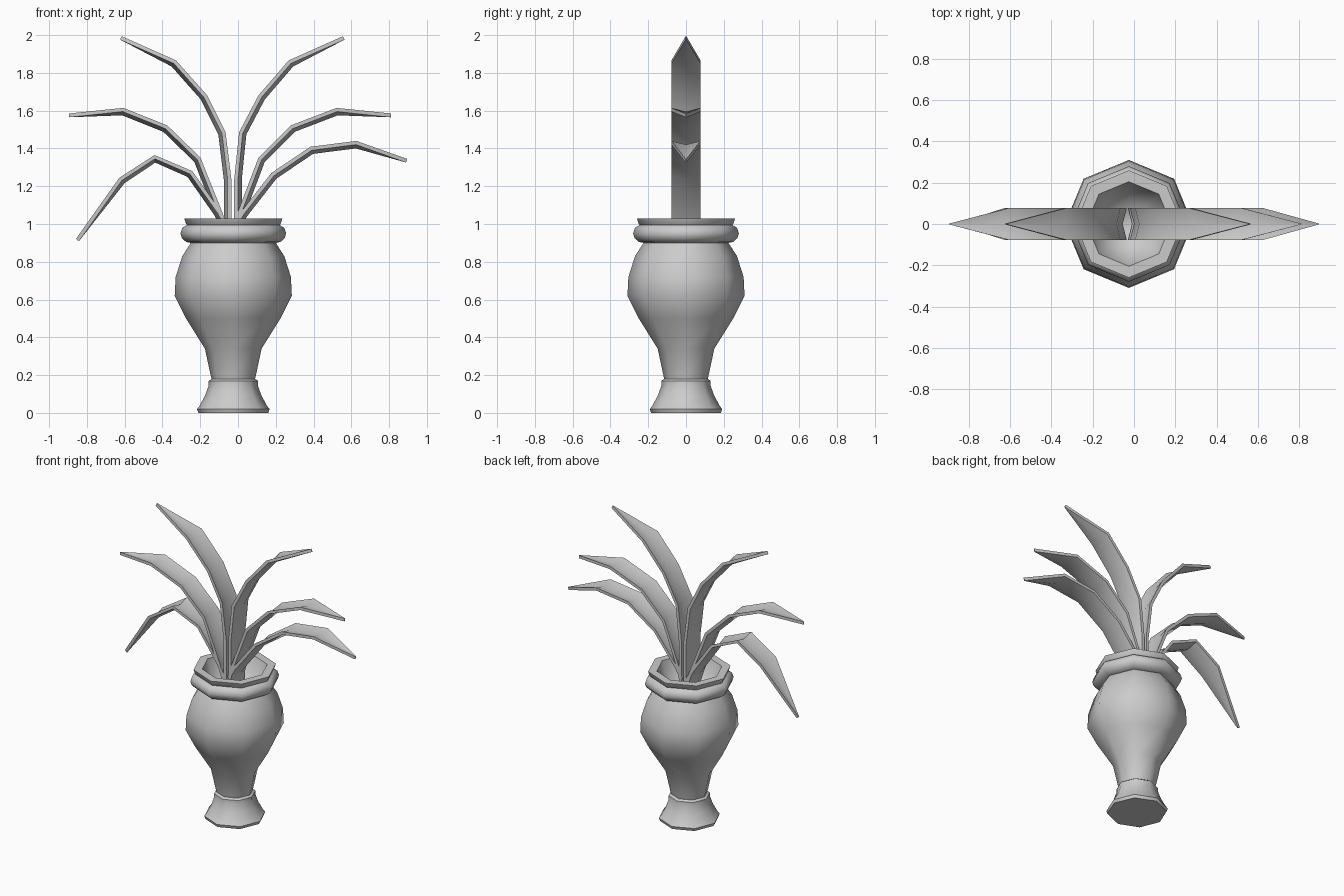
import bpy, bmesh, math
from mathutils import Vector

cube = bpy.data.objects.get("Cube")
if cube:
    bpy.data.objects.remove(cube, do_unlink=True)

CENTRE_X = -0.025
SIDES = 8

grey = bpy.data.materials.new("plain grey")
grey.use_nodes = True
colour = (0.6, 0.6, 0.6, 1)
grey.diffuse_color = colour
grey.node_tree.nodes["Principled BSDF"].inputs["Base Color"].default_value = colour


def finish(bm, name, angle):
    bmesh.ops.recalc_face_normals(bm, faces=bm.faces)
    mesh = bpy.data.meshes.new(name)
    bm.to_mesh(mesh)
    bm.free()
    obj = bpy.data.objects.new(name, mesh)
    bpy.context.collection.objects.link(obj)
    mesh.materials.append(grey)
    bpy.ops.object.select_all(action="DESELECT")
    obj.select_set(True)
    bpy.context.view_layer.objects.active = obj
    bpy.ops.object.shade_smooth_by_angle(angle=math.radians(angle))
    return obj


def loft(bm, rings):
    """Skin closed rings of points and cap both ends."""
    loops = [[bm.verts.new(p) for p in ring] for ring in rings]
    n = len(loops[0])
    for a, b in zip(loops, loops[1:]):
        for i in range(n):
            j = (i + 1) % n
            bm.faces.new((a[i], a[j], b[j], b[i]))
    bm.faces.new(loops[0])
    bm.faces.new(loops[-1])


def octagon(r, z):
    return [(CENTRE_X + r * math.cos(i * math.tau / SIDES),
             r * math.sin(i * math.tau / SIDES), z) for i in range(SIDES)]


# Vase: outside from foot to lip, then down the inside of the bowl
profile = [(0.185, 0), (0.192, 0.02), (0.18, 0.035), (0.15, 0.09), (0.13, 0.145),
           (0.13, 0.17), (0.115, 0.18), (0.12, 0.2), (0.15, 0.34), (0.25, 0.5),
           (0.31, 0.62), (0.305, 0.72), (0.27, 0.83), (0.225, 0.9), (0.25, 0.905),
           (0.272, 0.925), (0.28, 0.95), (0.27, 0.98), (0.245, 0.995),
           (0.25, 1.0), (0.26, 1.03), (0.205, 1.03), (0.18, 0.95),
           (0.12, 0.87), (0.04, 0.83)]
bm = bmesh.new()
loft(bm, [octagon(r, z) for r, z in profile])
finish(bm, "vase", 50)


# Leaves: folded strips with a small thickness, pointed at the tip
def leaf(name, path):
    pts = [Vector((x, 0, z)) for x, z in path]
    side = 1 if pts[-1].x > CENTRE_X else -1
    rings = []
    for i, p in enumerate(pts):
        t = Vector((0, 0, 0))
        if i > 0:
            t += (p - pts[i - 1]).normalized()
        if i < len(pts) - 1:
            t += (pts[i + 1] - p).normalized()
        t.normalize()
        up = Vector((-t.z, 0, t.x)) * side
        tip = i == len(pts) - 1
        half = 0.002 if tip else 0.077
        fold = 0 if tip else 0.01
        across = Vector((0, half, 0))
        rings.append([p - across + up * (fold + 0.01), p + up * (0.01 - fold),
                      p + across + up * (fold + 0.01), p + across + up * (fold - 0.01),
                      p - up * (0.01 + fold), p - across + up * (fold - 0.01)])
    bm = bmesh.new()
    loft(bm, rings)
    finish(bm, name, 45)


leaf("tall_leaf_left", [(0, 0.9), (0, 1.03), (0, 1.235), (0.025, 1.48),
                        (0.125, 1.67), (0.28, 1.85), (0.56, 1.985)])
leaf("tall_leaf_right", [(-0.055, 0.9), (-0.055, 1.03), (-0.055, 1.235), (-0.085, 1.48),
                         (-0.18, 1.67), (-0.34, 1.85), (-0.62, 1.985)])
leaf("middle_leaf_left", [(-0.01, 0.93), (0.015, 1.05), (0.125, 1.34), (0.29, 1.505),
                          (0.525, 1.595), (0.81, 1.575)])
leaf("middle_leaf_right", [(-0.06, 0.93), (-0.1, 1.05), (-0.215, 1.34), (-0.385, 1.505),
                           (-0.61, 1.595), (-0.895, 1.575)])
leaf("low_leaf_left", [(-0.01, 0.98), (0.03, 1.05), (0.19, 1.255), (0.39, 1.39),
                       (0.625, 1.42), (0.893, 1.335)])
leaf("low_leaf_right", [(-0.06, 0.97), (-0.11, 1.06), (-0.255, 1.265), (-0.44, 1.345),
                        (-0.615, 1.23), (-0.85, 0.915)])
